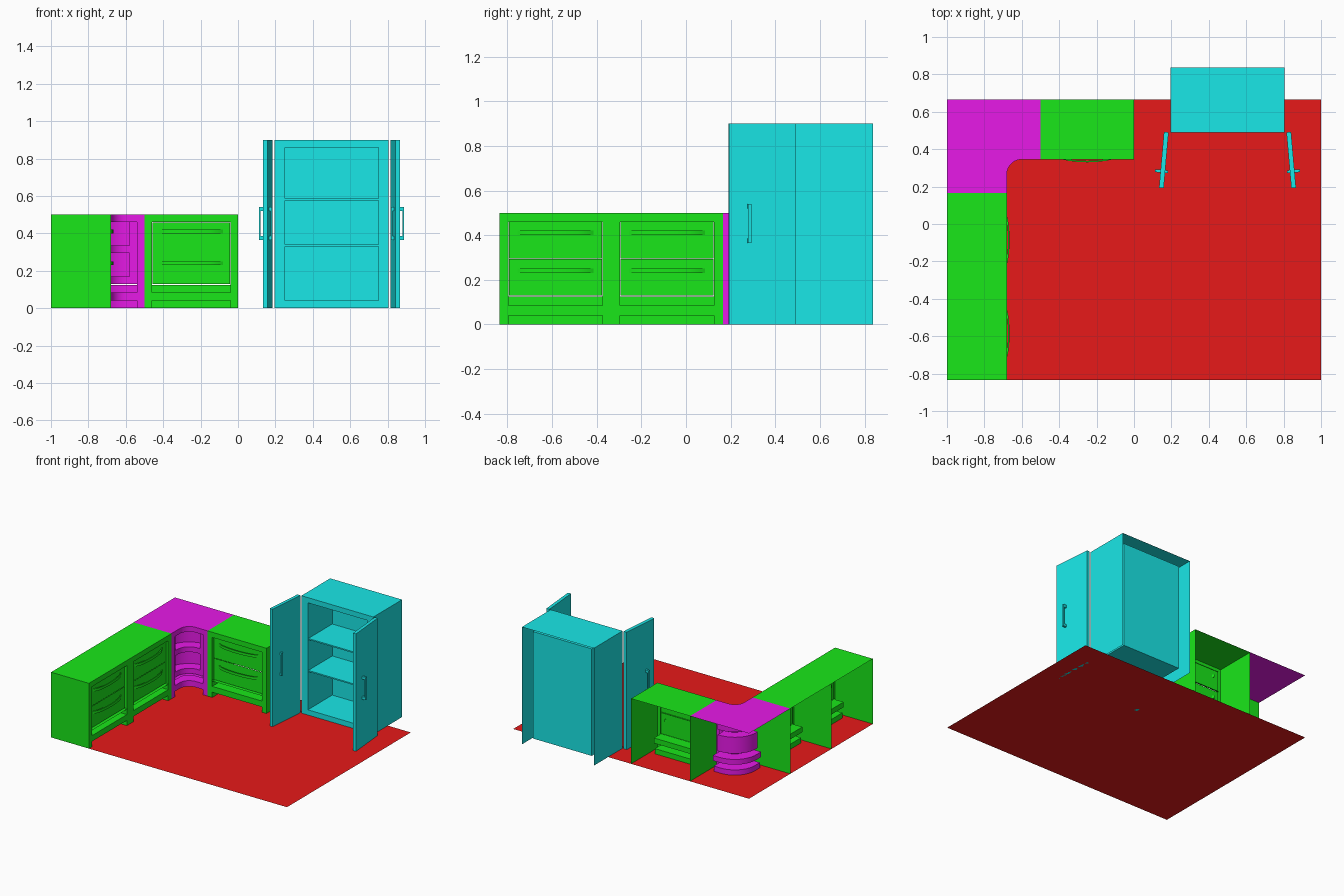
import bpy, bmesh, math
from mathutils import Matrix, Vector

if "Cube" in bpy.data.objects:
    bpy.data.objects.remove(bpy.data.objects["Cube"])


def material(name, col):
    m = bpy.data.materials.new(name)
    m.diffuse_color = (*col, 1)
    m.use_nodes = True
    m.node_tree.nodes["Principled BSDF"].inputs["Base Color"].default_value = m.diffuse_color
    return m


RED = material("floor_red", (0.8, 0.01, 0.01))
GREEN = material("unit_green", (0.01, 0.8, 0.01))
MAGENTA = material("corner_magenta", (0.8, 0.01, 0.8))
CYAN = material("cupboard_cyan", (0.01, 0.8, 0.8))


def finish(name, bm, mat, smooth=False):
    bmesh.ops.remove_doubles(bm, verts=bm.verts, dist=0.0002)
    bmesh.ops.recalc_face_normals(bm, faces=bm.faces)
    me = bpy.data.meshes.new(name)
    bm.to_mesh(me)
    bm.free()
    ob = bpy.data.objects.new(name, me)
    bpy.context.collection.objects.link(ob)
    me.materials.append(mat)
    if smooth:
        bpy.context.view_layer.objects.active = ob
        ob.select_set(True)
        bpy.ops.object.shade_smooth_by_angle(angle=math.radians(30))
        ob.select_set(False)
    return ob


def face(bm, pts):
    bm.faces.new([bm.verts.new(p) for p in pts])


def box(bm, lo, hi, mat=None):
    c = [(a + b) / 2 for a, b in zip(lo, hi)]
    s = [b - a for a, b in zip(lo, hi)]
    m = Matrix.Translation(c) @ Matrix.Diagonal((*s, 1))
    bmesh.ops.create_cube(bm, size=1, matrix=(mat @ m) if mat else m)


class Sheet:
    """Thin panels laid along a front path: u runs along it, w goes inward."""

    def __init__(self, path, cuts):
        self.bm, self.f, self.cuts = bmesh.new(), path, cuts

    def p(self, u, w, z):
        return (*self.f(u, w), z)

    def us(self, a, b):
        return [a] + [c for c in self.cuts if a + 1e-5 < c < b - 1e-5] + [b]

    def wall(self, a, b, w, z0, z1):
        u = self.us(a, b)
        for s, t in zip(u, u[1:]):
            face(self.bm, [self.p(s, w, z0), self.p(t, w, z0), self.p(t, w, z1), self.p(s, w, z1)])

    def level(self, a, b, w0, w1, z):
        u = self.us(a, b)
        for s, t in zip(u, u[1:]):
            face(self.bm, [self.p(s, w0, z), self.p(t, w0, z), self.p(t, w1, z), self.p(s, w1, z)])

    def end(self, u, w0, w1, z0, z1):
        face(self.bm, [self.p(u, w0, z0), self.p(u, w1, z0), self.p(u, w1, z1), self.p(u, w0, z1)])

    def pocket(self, a, b, z0, z1, w0, w1, back=True, bottom=True):
        for u in (a, b):
            self.end(u, w0, w1, z0, z1)
        self.level(a, b, w0, w1, z1)
        if bottom:
            self.level(a, b, w0, w1, z0)
        if back:
            self.wall(a, b, w1, z0, z1)

    def carcass(self, L, depth, outline):
        """Top, sides, front frame, low niche and toe recess."""
        a, b = 0.04, L - 0.04
        face(self.bm, [(x, y, 0.5) for x, y in outline])
        for u in (0, L):
            self.end(u, 0, depth, 0, 0.5)
        self.wall(0, a, 0, 0, 0.5)
        self.wall(b, L, 0, 0, 0.5)
        self.wall(a, b, 0, 0.46, 0.5)
        self.wall(a, b, 0, 0.04, 0.085)
        self.pocket(a, b, 0, 0.04, 0, 0.09, bottom=False)
        self.pocket(a, b, 0.085, 0.125, 0, 0.10)
        self.pocket(a, b, 0.13, 0.46, 0, REC, back=False, bottom=False)


REC = 0.02

# Floor
bm = bmesh.new()
face(bm, [(-1, -0.835, 0), (1, -0.835, 0), (1, 0.665, 0), (-1, 0.665, 0)])
finish("floor", bm, RED)


# Drawer units
def drawer_unit(name, path):
    s = Sheet(path, [])
    s.carcass(0.5, 0.32, [path(0, 0), path(0.5, 0), path(0.5, 0.32), path(0, 0.32)])
    for z0, z1 in ((0.13, 0.294), (0.296, 0.458)):
        s.wall(0.042, 0.458, REC, z0, z1)
        s.level(0.042, 0.458, REC, REC + 0.01, z0)
    finish(name, s.bm, GREEN)
    # bowed bar handles
    h = Sheet(path, [])
    n, thick = 10, 0.008
    for zc in (0.24, 0.41):
        for i in range(n):
            seg = []
            for j in (i, i + 1):
                t = j / n
                out = REC - 0.035 * math.sin(math.pi * t) ** 0.5
                seg.append((0.08 + 0.34 * t, out))
            (ua, wa), (ub, wb) = seg
            z0, z1 = zc - 0.01, zc + 0.01
            for d in (0, thick):
                face(h.bm, [h.p(ua, wa + d, z0), h.p(ub, wb + d, z0), h.p(ub, wb + d, z1), h.p(ua, wa + d, z1)])
            for z in (z0, z1):
                face(h.bm, [h.p(ua, wa, z), h.p(ub, wb, z), h.p(ub, wb + thick, z), h.p(ua, wa + thick, z)])
    finish(name + "_handles", h.bm, GREEN, True)


drawer_unit("back_drawer_unit", lambda u, w: (-0.5 + u, 0.345 + w))
for i, y0 in enumerate((-0.835, -0.335)):
    drawer_unit("side_drawer_unit_%d" % (i + 1), lambda u, w, y0=y0: (-0.68 - w, y0 + u))

# Corner unit with curved pockets
R = 0.08
ARC = R * math.pi / 2
LEN = 0.2 + ARC


def corner_path(u, w):
    if u <= 0.1:
        return (-0.68 - w, 0.165 + u)
    if u >= 0.1 + ARC:
        return (-0.6 + u - 0.1 - ARC, 0.345 + w)
    t = math.pi - (u - 0.1) / R
    return (-0.6 + (R + w) * math.cos(t), 0.265 + (R + w) * math.sin(t))


cuts = [0.1 + ARC * i / 10 for i in range(11)]
s = Sheet(corner_path, cuts)
s.carcass(LEN, 0.32, [corner_path(u, 0) for u in s.us(0, LEN)] + [(-0.5, 0.665), (-1, 0.665), (-1, 0.165)])
a, b = 0.04, LEN - 0.04
for z0, z1 in ((0.17, 0.295), (0.335, 0.46)):
    s.pocket(a + 0.04, b - 0.04, z0, z1, REC, 0.10)
    s.wall(a, a + 0.04, REC, z0, z1)
    s.wall(b - 0.04, b, REC, z0, z1)
for z0, z1 in ((0.13, 0.17), (0.295, 0.335)):
    s.wall(a, b, REC, z0, z1)
finish("corner_unit", s.bm, MAGENTA, True)

# Tall cupboard: shell open behind and below, inner box, shelves
c = Sheet(lambda u, w: (0.195 + u, 0.49 + w), [])
W, H, D = 0.61, 0.9, 0.348
c.level(0, W, 0, D, H)
for u in (0, W):
    c.end(u, 0, D, 0, H)
c.wall(0, 0.055, 0, 0, H)
c.wall(W - 0.055, W, 0, 0, H)
c.wall(0.055, W - 0.055, 0, 0, 0.04)
c.wall(0.055, W - 0.055, 0, 0.86, H)
c.pocket(0.055, W - 0.055, 0.04, 0.86, 0, 0.295)
finish("cupboard_body", c.bm, CYAN)
bm = bmesh.new()
for z in (0.335, 0.58):
    box(bm, (0.25, 0.495, z - 0.005), (0.75, 0.785, z + 0.005))
finish("cupboard_shelves", bm, CYAN)

# Open doors with pull handles, mirrored about the cupboard centre
for side, sg in (("left", 1), ("right", -1)):
    m = Matrix.Translation((0.5, 0, 0)) @ Matrix.Diagonal((sg, 1, 1, 1)) \
        @ Matrix.Translation((-0.315, 0.49, 0)) @ Matrix.Rotation(math.radians(-5), 4, 'Z')
    bm = bmesh.new()
    box(bm, (-0.025, -0.3, 0), (0, 0, 0.9), m)
    finish(side + "_door", bm, CYAN)
    bm = bmesh.new()
    for x0, x1, g in ((-0.055, -0.025, -1), (0, 0.015, 1)):
        xb = x0 if g < 0 else x1 - 0.008
        box(bm, (xb, -0.218, 0.365), (xb + 0.008, -0.203, 0.54), m)
        for z in (0.365, 0.52):
            box(bm, (x0, -0.218, z), (x1, -0.203, z + 0.02), m)
    finish(side + "_door_handle", bm, CYAN)
